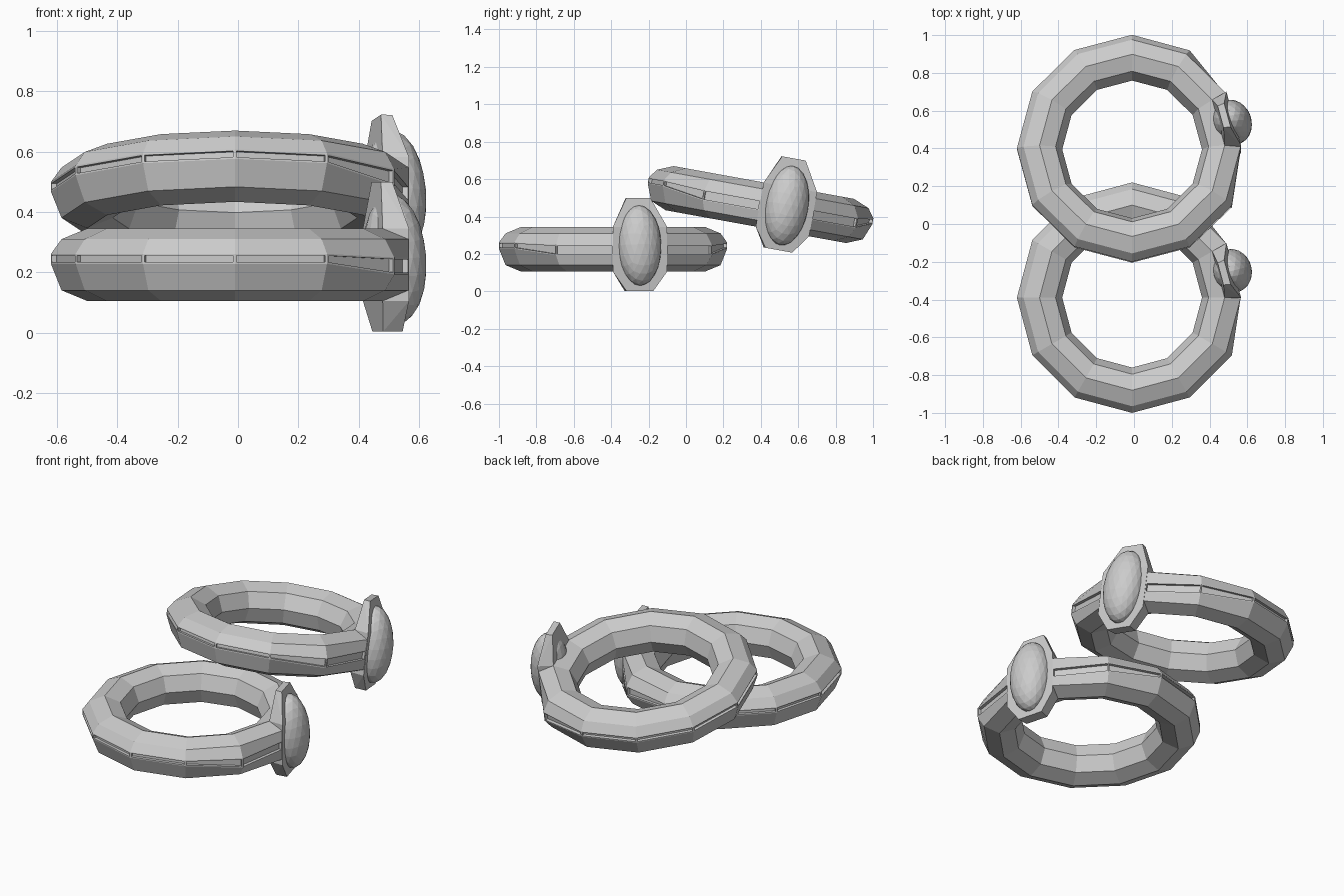
import bpy, bmesh, math
from mathutils import Matrix, Vector

if "Cube" in bpy.data.objects:
    bpy.data.objects.remove(bpy.data.objects["Cube"])

grey = bpy.data.materials.new("plain grey")
grey.diffuse_color = (0.6, 0.6, 0.6, 1)
grey.use_nodes = True
grey.node_tree.nodes["Principled BSDF"].inputs["Base Color"].default_value = grey.diffuse_color

A = math.radians(15)                      # direction the setting faces
FLAT = 0.555                              # plane of the setting's face
R, r, SEG = 0.49, 0.12, 12
to_setting = Matrix.Rotation(A, 4, 'Z')   # local x = outwards, y = sideways


def finish(bm, name, placement):
    bmesh.ops.recalc_face_normals(bm, faces=bm.faces[:])
    me = bpy.data.meshes.new(name)
    bm.to_mesh(me)
    bm.free()
    me.materials.append(grey)
    ob = bpy.data.objects.new(name, me)
    ob.matrix_world = placement
    bpy.context.collection.objects.link(ob)
    return ob


def band(name, placement):
    # Twelve-sided ring, octagonal section with a narrow outer strip
    bm = bmesh.new()
    loops = []
    for i in range(SEG):
        a = 2 * math.pi * i / SEG
        lo, hi = (-0.032, 0.024) if i in (11, 0, 1, 2) else (0.003, 0.036)
        prof = [(R + r, lo), (R + r, hi)]
        prof += [(R + r * math.cos(k * math.pi / 4), r * math.sin(k * math.pi / 4)) for k in range(1, 8)]
        loop = []
        for rad, z in prof:
            if i in (0, 1):               # flattened where the setting sits
                rad = min(rad, FLAT / math.cos(A))
            loop.append(bm.verts.new((rad * math.cos(a), rad * math.sin(a), z)))
        loops.append(loop)
    strip = []
    n = len(loops[0])
    for i in range(SEG):
        p, q = loops[i], loops[(i + 1) % SEG]
        for k in range(n):
            f = bm.faces.new((p[k], q[k], q[(k + 1) % n], p[(k + 1) % n]))
            if k == 0 and i != 0:
                strip.append(f)
    bmesh.ops.recalc_face_normals(bm, faces=bm.faces[:])
    # Sunken slots around the outside
    bmesh.ops.inset_individual(bm, faces=strip, thickness=0.006, use_even_offset=True)
    bmesh.ops.inset_individual(bm, faces=strip, thickness=0.0, depth=-0.018)
    finish(bm, name, placement)


def setting(name, placement):
    # Six-sided tapered plate: (height, back, front, half width back, half width front)
    rows = [(-0.222, 0.49, 0.555, 0.068, 0.075),
            (-0.12, 0.473, 0.557, 0.127, 0.15),
            (0.12, 0.473, 0.557, 0.127, 0.15),
            (0.275, 0.485, 0.522, 0.06, 0.066)]
    bm = bmesh.new()
    for z, b, f, wb, wf in rows:
        for s in (-1, 1):
            bm.verts.new((b, s * wb, z))
            bm.verts.new((f, s * wf, z))
    bmesh.ops.convex_hull(bm, input=bm.verts[:])
    bmesh.ops.dissolve_limit(bm, angle_limit=0.02, verts=bm.verts[:], edges=bm.edges[:])
    finish(bm, name, placement @ to_setting)


def gem(name, placement):
    # Faceted oval stone
    bm = bmesh.new()
    bmesh.ops.create_icosphere(bm, subdivisions=3, radius=1)
    m = (Matrix.Translation((0.548, 0, 0.02)) @ Matrix.Rotation(math.radians(-4), 4, 'Y')
         @ Matrix.Diagonal((0.104, 0.117, 0.215, 1)))
    bmesh.ops.transform(bm, matrix=m, verts=bm.verts[:])
    finish(bm, name, placement @ to_setting)


# Lower ring lies flat, upper ring leans on it
places = {
    "lower": Matrix.Translation((-0.01, -0.39, 0.225)),
    "upper": Matrix.Translation((-0.01, 0.395, 0.464)) @ Matrix.Rotation(math.radians(-10.3), 4, 'X'),
}
for key, place in places.items():
    band(key + "_ring_band", place)
    setting(key + "_ring_setting", place)
    gem(key + "_ring_gem", place)
